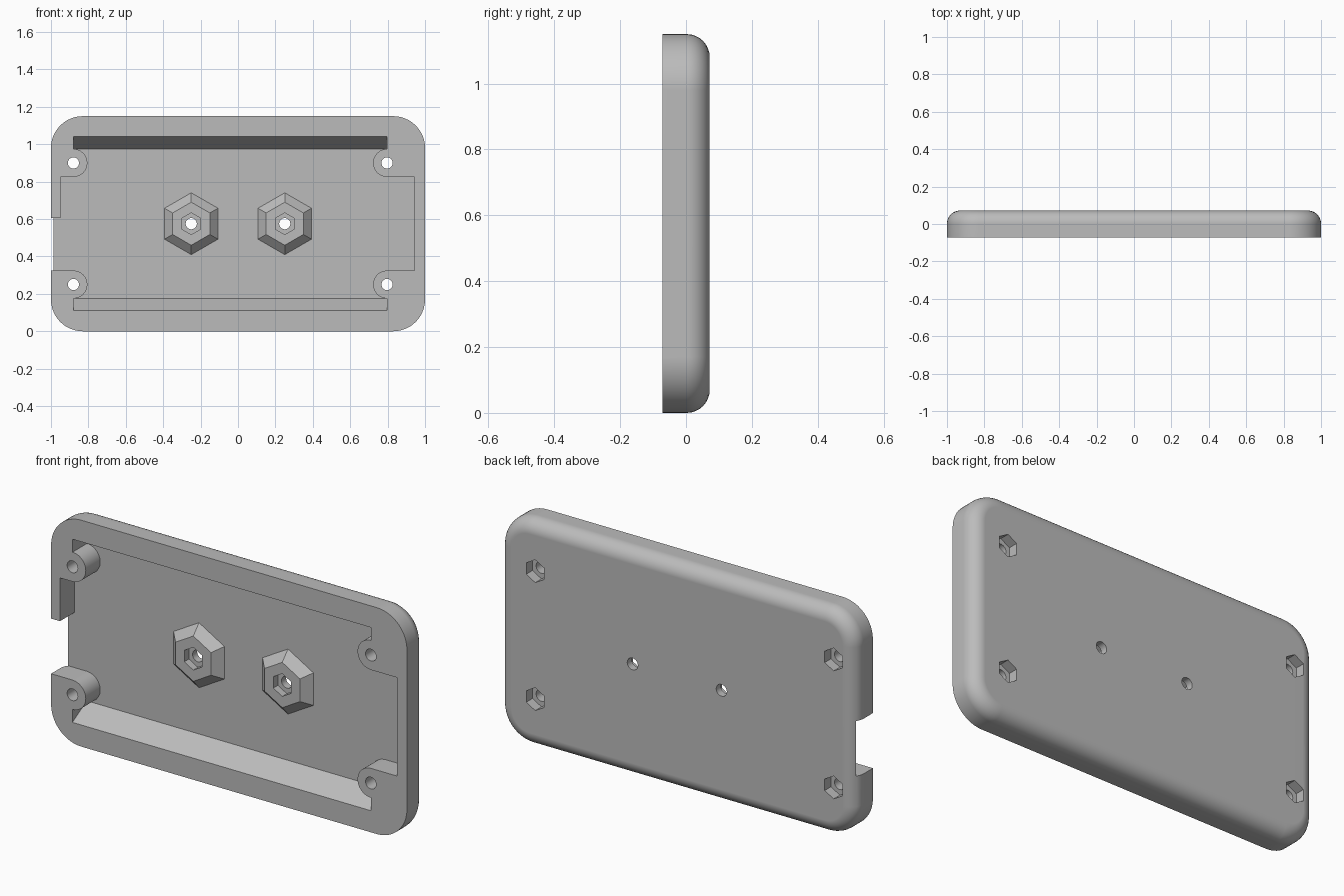
import bpy, bmesh
from math import sin, cos, pi, radians

if "Cube" in bpy.data.objects:
    bpy.data.objects.remove(bpy.data.objects["Cube"])

W, H, T = 1.0, 1.15, 0.072        # half width, height, half thickness
CORNER, FILLET = 0.17, 0.07
FLOOR, MID = 0.044, 0.575
POSTS_X, POSTS_Z, POST_R = (-0.88, 0.797), (0.25, 0.90), 0.075

grey = bpy.data.materials.new("grey plastic")
grey.use_nodes = True
colour = (0.5, 0.5, 0.5, 1)
grey.diffuse_color = colour
grey.node_tree.nodes["Principled BSDF"].inputs["Base Color"].default_value = colour


def loft(name, rings):
    """Closed solid skinned through rings of equal length."""
    bm = bmesh.new()
    loops = [[bm.verts.new(p) for p in ring] for ring in rings]
    n = len(loops[0])
    for a, b in zip(loops, loops[1:]):
        for i in range(n):
            j = (i + 1) % n
            bm.faces.new((a[i], a[j], b[j], b[i]))
    bm.faces.new(loops[0][::-1])
    bm.faces.new(loops[-1])
    bmesh.ops.recalc_face_normals(bm, faces=bm.faces)
    mesh = bpy.data.meshes.new(name)
    bm.to_mesh(mesh)
    bm.free()
    mesh.materials.append(grey)
    ob = bpy.data.objects.new(name, mesh)
    bpy.context.collection.objects.link(ob)
    return ob


def arc(cx, cz, r, start, end, steps=12):
    angles = [radians(start + (end - start) * i / steps) for i in range(steps + 1)]
    return [(cx + r * cos(a), cz + r * sin(a)) for a in angles]


def at(outline, y):
    return [(x, y, z) for x, z in outline]


def prism(name, cx, cz, sides, r0, y0, r1, y1):
    """Straight or tapered prism along y, with a corner pointing up."""
    def ring(r, y):
        return at([(cx + r * sin(2 * pi * i / sides), cz + r * cos(2 * pi * i / sides))
                   for i in range(sides)], y)
    return loft(name, [ring(r0, y0), ring(r1, y1)])


def combine(target, tool, operation):
    mod = target.modifiers.new("cut", 'BOOLEAN')
    mod.operation, mod.solver, mod.object = operation, 'EXACT', tool
    bpy.context.view_layer.objects.active = target
    bpy.ops.object.modifier_apply(modifier=mod.name)
    bpy.data.objects.remove(tool)


# Rounded plate with a filleted back edge
def plate_ring(inset, y):
    r, w = CORNER - inset, W - CORNER
    lo, hi = CORNER, H - CORNER
    return at(arc(w, hi, r, 0, 90) + arc(-w, hi, r, 90, 180)
              + arc(-w, lo, r, 180, 270) + arc(w, lo, r, 270, 360), y)


rings = [plate_ring(0, -T)]
for i in range(9):
    a = pi / 2 * i / 8
    rings.append(plate_ring(FILLET * (1 - cos(a)), T - FILLET + FILLET * sin(a)))
cover = loft("cover_plate", rings)

# Front cavity that leaves the screw posts and opens a notch in the right wall
(xl, xr), (zl, zh) = POSTS_X, POSTS_Z
low, high = zl + POST_R, zh - POST_R
outline = (arc(xl, zl, POST_R, 90, -90) + arc(xr, zl, POST_R, 270, 90)
           + [(0.945, low), (0.945, high)]
           + arc(xr, zh, POST_R, 270, 90) + arc(xl, zh, POST_R, 90, -90)
           + [(-0.95, high), (-0.95, 0.605), (-1.1, 0.605), (-1.1, low)])
combine(cover, loft("cavity", [at(outline, -0.1), at(outline, FLOOR)]), 'DIFFERENCE')

# Sloped long walls of the cavity
for side in (-1, 1):
    inner, outer = MID + side * 0.399, MID + side * 0.4
    lip = MID + side * 0.481
    wedge = [(-0.1, inner), (FLOOR, inner), (FLOOR, outer), (-0.1, lip)]
    combine(cover, loft("slope", [[(x, y, z) for y, z in wedge] for x in POSTS_X]),
            'DIFFERENCE')

# Tapered hexagonal bosses, nut pocket in front and hole through
for x in (-0.25, 0.25):
    combine(cover, prism("boss", x, MID, 6, 0.174, 0.052, 0.115, -0.002), 'UNION')
    combine(cover, prism("pocket", x, MID, 6, 0.058, -0.05, 0.058, 0.035), 'DIFFERENCE')
    combine(cover, prism("hole", x, MID, 24, 0.03, -0.1, 0.03, 0.1), 'DIFFERENCE')

# Corner post holes with nut pockets in the back
for x in POSTS_X:
    for z in POSTS_Z:
        combine(cover, prism("pocket", x, z, 6, 0.058, 0.022, 0.058, 0.1), 'DIFFERENCE')
        combine(cover, prism("hole", x, z, 24, 0.03, -0.1, 0.03, 0.1), 'DIFFERENCE')

# Smooth the rounded surfaces, keep the flats crisp
bpy.ops.object.select_all(action='DESELECT')
cover.select_set(True)
bpy.context.view_layer.objects.active = cover
bpy.ops.object.shade_smooth_by_angle(angle=radians(25))
weighted = cover.modifiers.new("flat_normals", 'WEIGHTED_NORMAL')
weighted.keep_sharp = True
